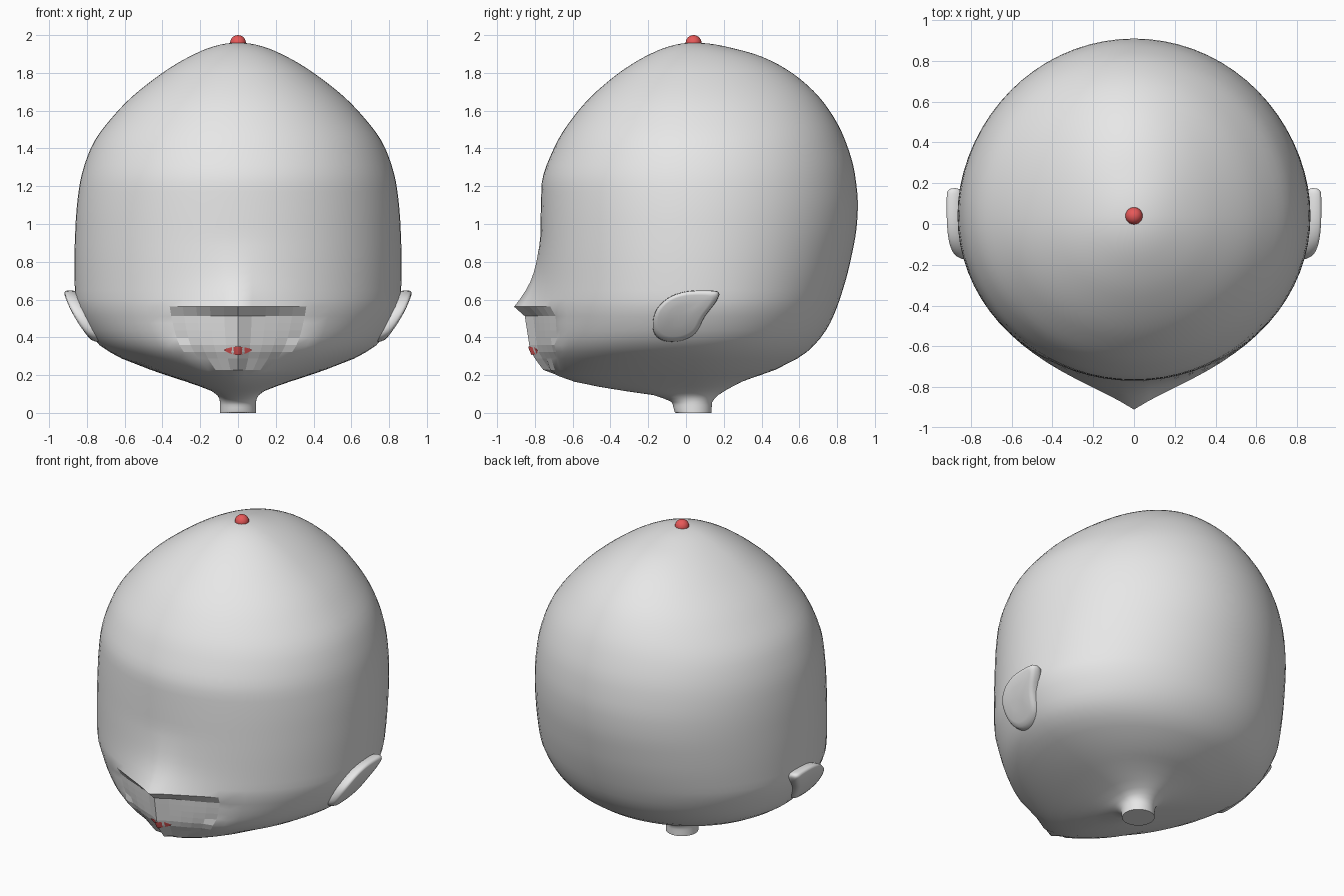
import bpy, bmesh, math

if "Cube" in bpy.data.objects:
    bpy.data.objects.remove(bpy.data.objects["Cube"])

TOP = 1.96      # crown height
YC = 0.04       # head axis
SEG = 72

# Head profiles as (height, value)
WIDTH = [(0, .095), (.05, .095), (.08, .10), (.11, .13), (.16, .26), (.22, .44), (.29, .62),
         (.37, .745), (.47, .815), (.6, .862), (.8, .866), (1.0, .86), (1.2, .84), (1.4, .78),
         (1.6, .635), (1.8, .40), (1.9, .23), (TOP, 0)]
FRONT = [(0, -.055), (.05, -.06), (.09, -.14), (.12, -.33), (.165, -.55), (.21, -.65),
         (.25, -.69), (.36, -.755), (.56, -.77), (.8, -.772), (1.2, -.765), (1.4, -.70),
         (1.6, -.57), (1.8, -.355), (1.9, -.19), (TOP, YC)]
BACK = [(0, .135), (.05, .137), (.08, .155), (.16, .285), (.24, .5), (.335, .655), (.47, .76),
        (.65, .83), (.8, .87), (1.0, .905), (1.1, .91), (1.26, .895), (1.45, .84), (1.635, .735),
        (1.79, .575), (1.89, .39), (1.935, .23), (TOP, YC)]
SNOUT = [(0, 0), (.12, .02), (.165, .04), (.21, .055), (.228, .085), (.36, .075), (.512, .085),
         (.562, .14), (.6, .11), (.7, .05), (.8, .02), (.95, 0), (TOP, 0)]


def to_t(z):
    return math.acos(max(-1, min(1, 1 - 2 * z / TOP))) / math.pi


def curve(keys, z):
    """Smooth interpolation without overshoot."""
    xs = [to_t(k[0]) for k in keys]
    ys = [k[1] for k in keys]
    n = len(xs)
    d = [(ys[i + 1] - ys[i]) / (xs[i + 1] - xs[i]) for i in range(n - 1)]

    def slope(i):
        if i == 0 or i == n - 1:
            return d[min(i, n - 2)]
        a, b = d[i - 1], d[i]
        return 2 * a * b / (a + b) if a * b > 0 else 0

    t = to_t(z)
    i = max(0, min(n - 2, sum(x <= t for x in xs) - 1))
    h = xs[i + 1] - xs[i]
    u = (t - xs[i]) / h
    return ((2 * u**3 - 3 * u**2 + 1) * ys[i] + (u**3 - 2 * u**2 + u) * h * slope(i)
            + (3 * u**2 - 2 * u**3) * ys[i + 1] + (u**3 - u**2) * h * slope(i + 1))


def in_muzzle(x, y, z):
    return y < 0 and z < .56 and (x / .38)**2 + ((.57 - z) / .345)**2 < 1


def head_point(z, s, side_x):
    """Point on the head; s is the sine of the ring angle, side_x its cosine."""
    x = curve(WIDTH, z) * side_x
    if s > 0:
        return x, YC + (curve(BACK, z) - YC) * s, z
    y = YC + (YC - curve(FRONT, z)) * s + curve(SNOUT, z) * math.exp(-abs(x) / .22) * s
    if in_muzzle(x, y, z) and abs(x) > .02:
        y += .018
    return x, y, z


def material(name, color):
    m = bpy.data.materials.new(name)
    m.diffuse_color = (*color, 1)
    m.use_nodes = True
    m.node_tree.nodes["Principled BSDF"].inputs["Base Color"].default_value = m.diffuse_color
    return m


def finish(bm, name, mat, smooth=True):
    bmesh.ops.recalc_face_normals(bm, faces=bm.faces)
    for f in bm.faces:
        c = f.calc_center_median()
        f.smooth = smooth and not (name == "head" and (c.z < .001 or in_muzzle(*c)))
    me = bpy.data.meshes.new(name)
    bm.to_mesh(me)
    bm.free()
    ob = bpy.data.objects.new(name, me)
    me.materials.append(mat)
    bpy.context.collection.objects.link(ob)
    return ob


def bridge(bm, a, b):
    for i in range(len(a)):
        j = (i + 1) % len(a)
        bm.faces.new((a[i], a[j], b[j], b[i]))


def fan(bm, ring, tip):
    for i in range(len(ring)):
        bm.faces.new((ring[i], ring[(i + 1) % len(ring)], tip))


grey = material("grey", (.8, .8, .8))
red = material("red", (.8, .1, .1))

# Head and neck: stacked rings, with exact rings at nose and chin edges
edges = [.228, .512, .562]
levels = [TOP / 2 * (1 - math.cos(math.pi * i / 64)) for i in range(64)]
levels = sorted([z for z in levels if all(abs(z - e) > .026 for e in edges)] + edges + [.205])
bm = bmesh.new()
rings = []
for z in levels:
    ring = []
    for i in range(SEG):
        a = 2 * math.pi * i / SEG
        ring.append(bm.verts.new(head_point(z, math.sin(a), math.cos(a))))
    rings.append(ring)
for a, b in zip(rings, rings[1:]):
    bridge(bm, a, b)
fan(bm, rings[-1], bm.verts.new((0, YC, TOP)))
bm.faces.new(rings[0])
finish(bm, "head", grey)

# Ears: rounded teardrop pads leaning outwards, mirrored
OUTLINE = [(.175, .635), (.13, .648), (0, .643), (-.1, .605), (-.165, .53), (-.172, .43),
           (-.12, .382), (-.03, .38), (.05, .42), (.10, .51), (.16, .59)]


def smooth_loop(pts, steps=4):
    out, n = [], len(pts)
    for i in range(n):
        p = [pts[(i + k) % n] for k in (-1, 0, 1, 2)]
        for s in range(steps):
            u = s / steps
            out.append([.5 * (2 * p[1][c] + (p[2][c] - p[0][c]) * u
                              + (2 * p[0][c] - 5 * p[1][c] + 4 * p[2][c] - p[3][c]) * u * u
                              + (3 * p[1][c] - p[0][c] - 3 * p[2][c] + p[3][c]) * u**3)
                        for c in (0, 1)])
    return out


def ear_x(z):
    u = (z - .38) / .25
    return .775 + .21 * u - .065 * u * u


loop = smooth_loop(OUTLINE)
cy, cz = -.04, .52
for side, name in ((1, "ear_right"), (-1, "ear_left")):
    bm = bmesh.new()
    layers = []
    for scale, depth in ((.85, .08), (.97, .065), (1, .04), (.985, .018), (.93, .004), (.8, 0), (.4, 0)):
        ring = []
        for y, z in loop:
            py, pz = cy + (y - cy) * scale, cz + (z - cz) * scale
            ring.append(bm.verts.new((side * (ear_x(pz) - depth), py, pz)))
        layers.append(ring)
    for a, b in zip(layers, layers[1:]):
        bridge(bm, a, b)
    fan(bm, layers[-1], bm.verts.new((side * ear_x(cz), cy, cz)))
    bm.faces.new(layers[0])
    finish(bm, name, grey)

# Mouth: thin lens-shaped plate following the muzzle
bm = bmesh.new()
rows = []
for i in range(13):
    x = -.075 + .15 * i / 12
    arch = 1 - (x / .075)**2
    row = []
    for z in (.335 + .016 * arch, .333, .333 - .025 * arch - .001):
        c = x / curve(WIDTH, z)
        y = head_point(z, -math.sqrt(1 - c * c), c)[1]
        row.append(bm.verts.new((x, y - .007, z)))
    rows.append(row)
for a, b in zip(rows, rows[1:]):
    for k in (0, 1):
        bm.faces.new((a[k], a[k + 1], b[k + 1], b[k]))
finish(bm, "mouth", red)

# Small ball on the crown
bm = bmesh.new()
bmesh.ops.create_uvsphere(bm, u_segments=24, v_segments=14, radius=.042)
bmesh.ops.translate(bm, verts=bm.verts, vec=(0, YC, 1.958))
finish(bm, "crown_ball", red)
